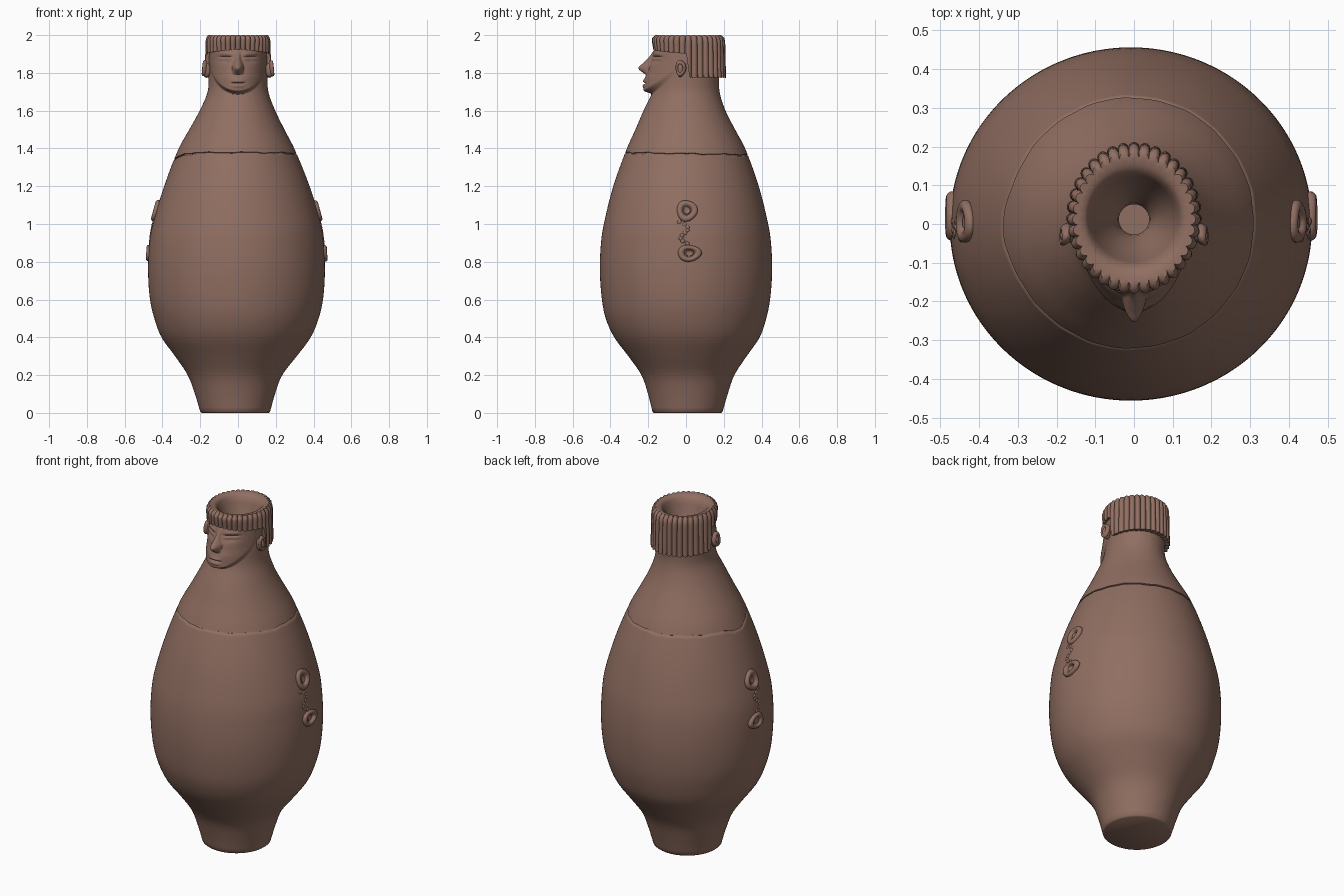
import bpy, bmesh, math
from mathutils import Vector

if "Cube" in bpy.data.objects:
    bpy.data.objects.remove(bpy.data.objects["Cube"])

clay = bpy.data.materials.new("brown_clay")
clay.diffuse_color = (0.28, 0.157, 0.12, 1)
clay.use_nodes = True
clay.node_tree.nodes["Principled BSDF"].inputs["Base Color"].default_value = clay.diffuse_color


def smooth(t):
    t = max(0.0, min(1.0, t))
    return t * t * (3 - 2 * t)


def lerp(table, z):
    # Catmull-Rom style interpolation of rows keyed by their first value
    if z <= table[0][0]:
        return table[0][1:]
    if z >= table[-1][0]:
        return table[-1][1:]
    i = next(k for k in range(len(table) - 1) if table[k + 1][0] >= z)
    a, b = table[i], table[i + 1]
    p, n = table[max(i - 1, 0)], table[min(i + 2, len(table) - 1)]
    h = b[0] - a[0]
    t = (z - a[0]) / h
    out = []
    for k in range(1, len(a)):
        m0 = (b[k] - p[k]) / (b[0] - p[0]) * h
        m1 = (n[k] - a[k]) / (n[0] - a[0]) * h
        out.append((2*t**3 - 3*t*t + 1) * a[k] + (t**3 - 2*t*t + t) * m0
                   + (3*t*t - 2*t**3) * b[k] + (t**3 - t*t) * m1)
    return out


def finish(name, bm, angle=40):
    bmesh.ops.recalc_face_normals(bm, faces=bm.faces)
    me = bpy.data.meshes.new(name)
    bm.to_mesh(me)
    bm.free()
    ob = bpy.data.objects.new(name, me)
    bpy.context.collection.objects.link(ob)
    me.materials.append(clay)
    bpy.ops.object.select_all(action='DESELECT')
    ob.select_set(True)
    bpy.context.view_layer.objects.active = ob
    bpy.ops.object.shade_smooth_by_angle(angle=math.radians(angle))
    return ob


def loft(name, rows, segs, point, cap_first=False, cap_last=False, angle=40):
    # rings of points, angle 0 faces the front
    bm = bmesh.new()
    rings = [[bm.verts.new(point(r, 2 * math.pi * s / segs - math.pi))
              for s in range(segs)] for r in rows]
    for a, b in zip(rings, rings[1:]):
        for s in range(segs):
            t = (s + 1) % segs
            bm.faces.new((a[s], a[t], b[t], b[s]))
    if cap_first:
        bm.faces.new(rings[0])
    if cap_last:
        bm.faces.new(rings[-1])
    return finish(name, bm, angle)


# Vessel profile: z, centre x, radius x, centre y, radius y
BODY = [(0, -.015, .183, .008, .184), (.1, -.016, .212, .01, .211),
        (.2, -.016, .250, .01, .246), (.3, -.011, .322, .008, .313),
        (.4, -.01, .395, .005, .385), (.5, -.008, .435, 0, .425),
        (.6, -.008, .458, 0, .445), (.75, -.008, .468, 0, .456),
        (.9, -.008, .461, 0, .45), (1.0, -.006, .445, 0, .435),
        (1.2, -.006, .385, 0, .385), (1.4, -.008, .306, 0, .313),
        (1.5, -.006, .252, -.004, .264), (1.6, -.003, .2, -.008, .217),
        (1.7, 0, .161, 0, .178), (1.8, 0, .155, .01, .166),
        (1.9, 0, .152, .015, .165), (1.98, 0, .146, .015, .16)]
# How far the middle of the face stands out, by height
FACE = [(1.68, .025), (1.70, .04), (1.72, .047), (1.77, .052), (1.80, .045),
        (1.85, .035), (1.9, .02), (1.94, .008)]
NOSE = [(1.79, 0), (1.80, .02), (1.825, .053), (1.85, .036), (1.88, .016),
        (1.91, .004), (1.93, 0)]


def face_push(x, z):
    w = x / .145
    if abs(w) >= 1 or z < 1.66:
        return 0
    low = 1.84 - .155 * math.sqrt(1 - w * w)           # jaw line
    d = lerp(FACE, z)[0] * (1 - abs(w) ** 2.2) + .006
    d *= smooth((z - low) / .022)
    if 1.79 < z < 1.93:                                 # nose
        width = .014 + .018 * smooth((1.89 - z) / .06)
        d += max(0, lerp(NOSE, z)[0]) * max(0, 1 - (abs(x) / width) ** 2)
    ex = (abs(x) - .066) / .036                         # sockets, lids, slits
    d -= .012 * math.exp(-ex * ex - ((z - 1.872) / .02) ** 2)
    d += .007 * math.exp(-ex ** 4 - ((z - 1.873) / .008) ** 2)
    d -= .007 * math.exp(-ex ** 4 - ((z - 1.884) / .0035) ** 2)
    d += .006 * math.exp(-ex ** 4 - ((z - 1.9) / .01) ** 2)
    mx = (x / .034) ** 4                                # lips
    d += .007 * math.exp(-mx - ((z - 1.757) / .009) ** 2)
    d += .006 * math.exp(-mx - ((z - 1.731) / .009) ** 2)
    d -= .010 * math.exp(-mx - ((z - 1.745) / .004) ** 2)
    return d


def body_point(row, a):
    z, inset = row
    if 1.3 < z < 1.44:                                  # uneven repair line
        left = math.exp(-((a + 1.5) / .35) ** 2)
        fade = smooth((z - 1.3) / .05) * smooth((1.44 - z) / .05)
        z += fade * (-.03 * left + .006 * math.cos(a) + .002 * math.sin(9 * a)
                     + .0015 * math.sin(23 * a))
    cx, rx, cy, ry = lerp(BODY, z)
    x = cx + (rx - inset) * math.sin(a)
    y = cy - (ry - inset) * math.cos(a)
    if math.cos(a) > 0:
        y -= face_push(x, z)
    return (x, y, z)


rows = [(0, .006), (.006, 0)]
rows += [(i * .03, 0) for i in range(1, 45)]
rows += [(1.355, 0), (1.365, 0), (1.368, .007), (1.371, .007), (1.374, 0), (1.385, 0)]
rows += [(1.41 + i * .03, 0) for i in range(9)]
rows += [(1.665 + i * .0035, 0) for i in range(84)]
loft("vessel_body_with_face", rows, 300, body_point, cap_first=True, angle=50)

# Ribbed hair with hollow funnel mouth: (kind, value, radius factor, rib strength)
SCALE = [(1.77, 1.0), (1.93, .98), (1.965, .975), (1.985, .95), (2.0, .87)]
RIBS = 36


def hair_point(row, a):
    kind, v, r0 = row
    deg = abs(math.degrees(a))
    rib = abs(math.cos(a * RIBS / 2)) ** .6
    step = smooth((deg - 86) / 7)
    low = (1.93 - .025 * deg / 90) * (1 - step) + 1.78 * step - .006 * rib
    cy = .012
    if kind == "under":
        rx, ry, z = .135, .14, low + .008
    elif kind == "side":
        z = low + (1.985 - low) * v
        s = lerp(SCALE, z)[0]
        if deg < 90:
            s *= 1 - .06 * (1 - v) * math.cos(a)
        rx, ry = .166 * s, .190 * s
        amp = .012 * rib - .002
        rx, ry = rx + amp, ry + amp
    elif kind == "top":
        rx, ry, z = r0 + .012 * rib * v, r0 * 1.1 + .012 * rib * v, 1.998 + .002 * rib * v - .004 * (1 - v)
    else:
        rx, ry, z = r0, r0, v
    return (rx * math.sin(a), cy - ry * math.cos(a), z)


hair = [("under", 0, 0)] + [("side", t / 10, 0) for t in range(11)]
hair += [("top", 1, .147), ("top", .6, .137), ("top", .1, .127)]
hair += [("funnel", z, r) for z, r in ((1.98, .119), (1.95, .11), (1.91, .098), (1.86, .08),
                                      (1.81, .058), (1.77, .043), (1.74, .039), (1.55, .039))]
loft("ribbed_hair_and_mouth", hair, 432, hair_point, cap_last=True, angle=55)


# Ring shape facing along an outward direction, with a raised broken centre
def ring(bm, centre, normal, wide, tall, thick, stub):
    n = Vector(normal).normalized()
    u = Vector((0, 1, 0))
    v = n.cross(u)
    prof = [(1.0 + .38 * math.cos(t), math.sin(t)) for t in
            [math.pi * (-.35 + 1.3 * k / 9) for k in range(10)]]
    prof += [(.5, stub), (.42, stub + .45), (.2, stub + .3)]
    loops = []
    for r, h in prof:
        loop = []
        for s in range(32):
            a = 2 * math.pi * s / 32
            wob = 1 + .05 * math.sin(3 * a + 1)
            p = (Vector(centre) + u * (wide * r * wob * math.cos(a))
                 + v * (tall * r * wob * math.sin(a)) + n * (thick * h))
            loop.append(bm.verts.new(p))
        loops.append(loop)
    for a, b in zip(loops, loops[1:]):
        for s in range(32):
            t = (s + 1) % 32
            bm.faces.new((a[s], a[t], b[t], b[s]))
    bm.faces.new(loops[-1])


def blob(bm, centre, size):
    new = bmesh.ops.create_uvsphere(bm, u_segments=24, v_segments=14, radius=1)["verts"]
    for p in new:
        p.co = Vector(centre) + Vector(p.co[i] * size[i] for i in range(3))


for side, label in ((1, "right"), (-1, "left")):
    # Ears
    bm = bmesh.new()
    blob(bm, (side * .168, -.03, 1.815), (.024, .018, .038))
    ring(bm, (side * .178, -.028, 1.825), (side, -.35, .1), .02, .033, .012, .1)
    finish(label + "_ear", bm)

    # Scars of the broken handle: upper and lower rings and a faint ridge
    bm = bmesh.new()
    cx = -.007
    ring(bm, (cx + side * .428, .005, 1.07), (side, 0, .28), .04, .042, .014, -.2)
    ring(bm, (cx + side * .463, .018, .845), (side, 0, .06), .046, .032, .016, -.2)
    for k in range(9):
        t = k / 8
        z = 1.01 - .115 * t
        blob(bm, (cx + side * (lerp(BODY, z)[1] - .003),
                  -.035 + .03 * math.sin(t * 6) + .05 * t, z), (.007, .012, .012))
    finish(label + "_handle_scar", bm)
